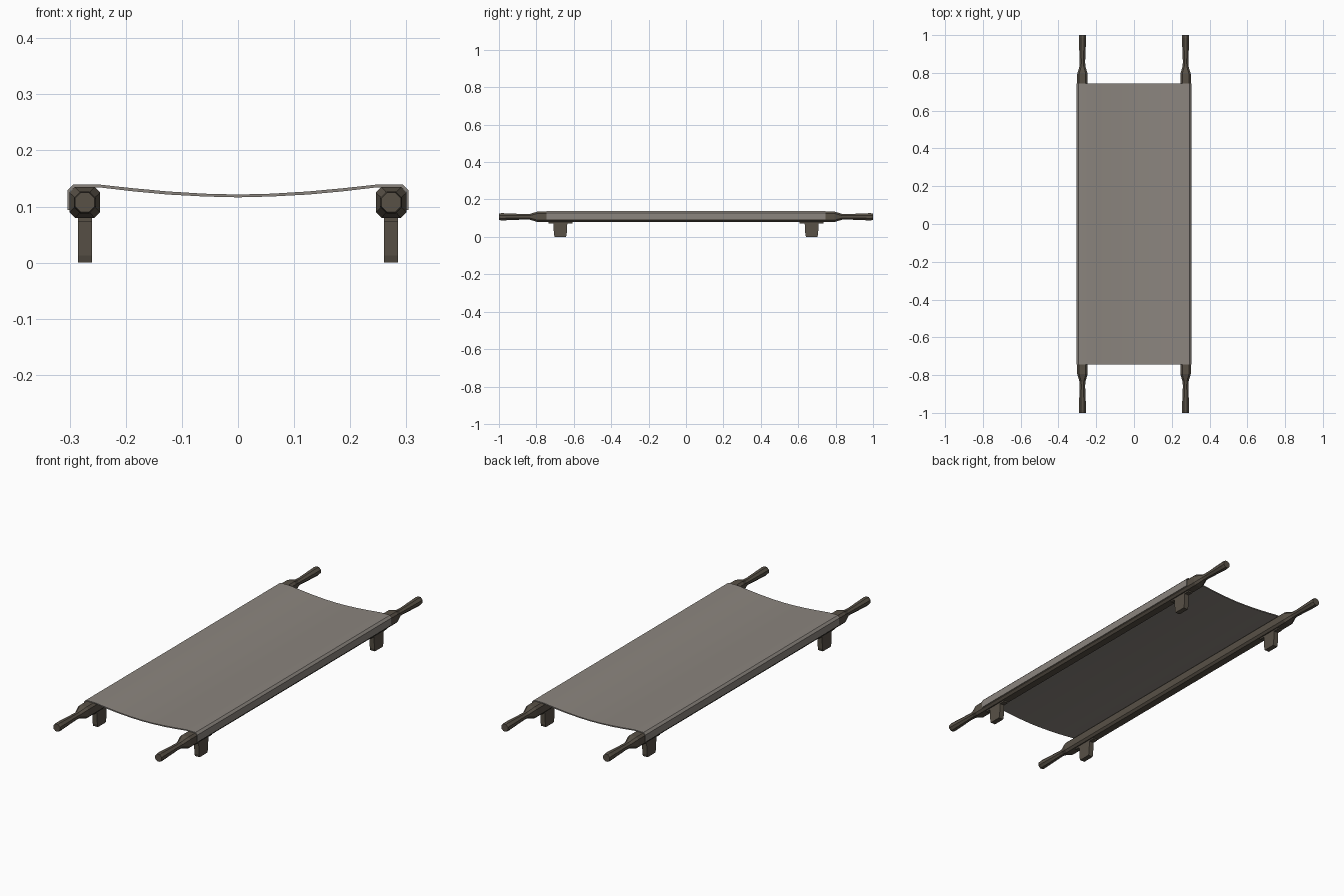
import bpy, bmesh

if "Cube" in bpy.data.objects:
    bpy.data.objects.remove(bpy.data.objects["Cube"])


def material(name, rgb):
    m = bpy.data.materials.new(name)
    m.diffuse_color = (*rgb, 1)
    m.use_nodes = True
    m.node_tree.nodes["Principled BSDF"].inputs["Base Color"].default_value = m.diffuse_color
    return m


wood = material("dark wood", (0.098, 0.082, 0.062))
canvas = material("grey canvas", (0.26, 0.235, 0.21))
POLE_X, POLE_Z = 0.273, 0.1075


def loft(name, rings, mat):
    """Skin a list of equal-length closed rings and cap both ends."""
    bm = bmesh.new()
    loops = [[bm.verts.new(p) for p in r] for r in rings]
    n = len(loops[0])
    for a, b in zip(loops, loops[1:]):
        for i in range(n):
            j = (i + 1) % n
            bm.faces.new((a[i], a[j], b[j], b[i]))
    bm.faces.new(loops[0])
    bm.faces.new(loops[-1])
    bmesh.ops.recalc_face_normals(bm, faces=bm.faces[:])
    me = bpy.data.meshes.new(name)
    bm.to_mesh(me)
    bm.free()
    me.materials.append(mat)
    ob = bpy.data.objects.new(name, me)
    bpy.context.collection.objects.link(ob)
    return ob


def octagon(h, c):
    """Square of half size h with corners cut by c."""
    k = h - c
    return [(h, -k), (h, k), (k, h), (-k, h), (-h, k), (-h, -k), (-k, -h), (k, -h)]


# pole stations: y, half size, corner cut
half = [(0.795, 0.0275, 0.010), (0.835, 0.0155, 0.009), (0.86, 0.0145, 0.0085),
        (0.985, 0.0195, 0.0114), (1.0, 0.0175, 0.0103)]
stations = [(-y, h, c) for y, h, c in reversed(half)] + half

for side, sx in (("left", -1), ("right", 1)):
    # carrying pole with turned handles at both ends
    loft(side + "_pole",
         [[(sx * POLE_X + u, y, POLE_Z + v) for u, v in octagon(h, c)]
          for y, h, c in stations], wood)
    for end, sy in (("front", -1), ("back", 1)):
        cy = sy * 0.672

        def rect(hx, hy, z):
            return [(sx * POLE_X + a * hx, cy + b * hy, z)
                    for a, b in ((-1, -1), (1, -1), (1, 1), (-1, 1))]
        # tapered foot
        loft(f"{end}_{side}_leg",
             [rect(0.0125, 0.030, 0.0), rect(0.0125, 0.034, 0.013),
              rect(0.0125, 0.038, 0.082)], wood)
        # mounting plate under the pole
        loft(f"{end}_{side}_leg_plate",
             [rect(0.0125, 0.064, 0.073), rect(0.0125, 0.064, 0.083)], wood)

# sagging canvas sheet wrapped over both poles
top = [(0.0, 0.1215), (0.06, 0.123), (0.125, 0.127), (0.185, 0.1325), (0.245, 0.139),
       (0.294, 0.139), (0.304, 0.129), (0.304, 0.094)]
under = [(0.300, 0.094), (0.300, 0.127), (0.292, 0.134), (0.245, 0.134),
         (0.185, 0.127), (0.125, 0.1215), (0.06, 0.118), (0.0, 0.1165)]
section = (top + under + [(-x, z) for x, z in reversed(under[:-1])]
           + [(-x, z) for x, z in reversed(top[1:])])
sheet = loft("canvas_sheet", [[(x, y, z) for x, z in section] for y in (-0.745, 0.745)], canvas)
bpy.context.view_layer.objects.active = sheet
sheet.select_set(True)
bpy.ops.object.shade_smooth_by_angle(angle=0.35)
